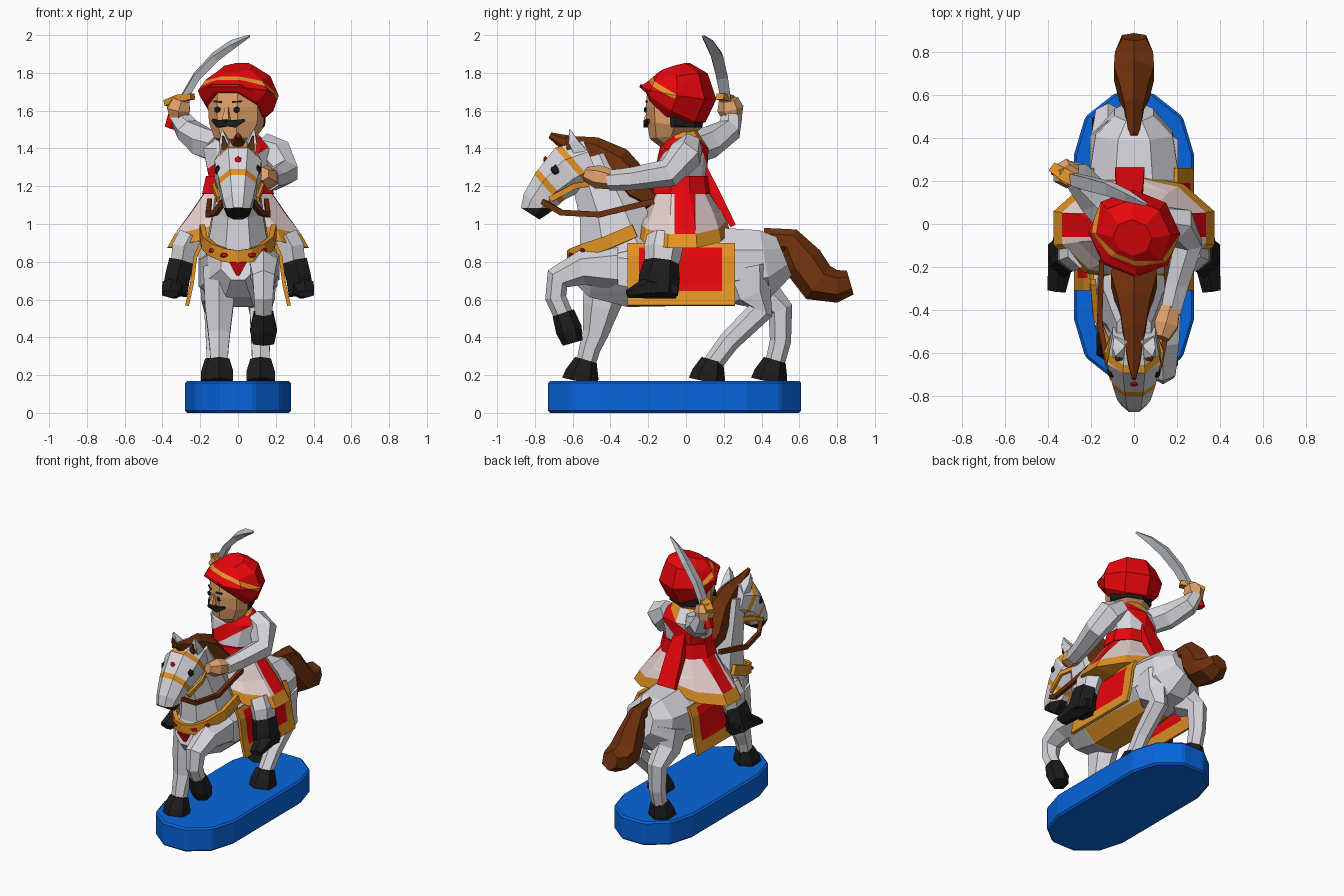
import bpy, bmesh, math
from mathutils import Vector, Matrix

if "Cube" in bpy.data.objects:
    bpy.data.objects.remove(bpy.data.objects["Cube"])

COLOURS = {
    "white": (0.68, 0.68, 0.73), "pale_cloth": (0.82, 0.66, 0.65), "red": (0.86, 0.002, 0.004),
    "gold": (0.76, 0.29, 0.018), "skin": (0.78, 0.37, 0.15), "brown": (0.16, 0.030, 0.004),
    "black": (0.012, 0.012, 0.012), "blue": (0.002, 0.13, 0.72), "steel": (0.50, 0.52, 0.56)}
MATS = {}
for key, rgb in COLOURS.items():
    MATS[key] = bpy.data.materials.new(key)
    MATS[key].diffuse_color = (*rgb, 1)
X, Y, Z = Vector((1, 0, 0)), Vector((0, 1, 0)), Vector((0, 0, 1))


def make(name, bm, mat):
    bmesh.ops.recalc_face_normals(bm, faces=bm.faces)
    me = bpy.data.meshes.new(name)
    bm.to_mesh(me)
    bm.free()
    me.materials.append(MATS[mat])
    ob = bpy.data.objects.new(name, me)
    bpy.context.collection.objects.link(ob)
    return ob


def tube(name, mat, path, widths, heights=None, sides=6, x=0, ref=X, mx=1):
    """Loft along path points (x, y, z), or (y, z) at a fixed x, with half sizes."""
    bm = bmesh.new()
    P = [Vector((p if len(p) == 3 else (x, *p))) for p in path]
    for p in P:
        p.x *= mx
    rings = []
    for i, (p, w, h) in enumerate(zip(P, widths, heights or widths)):
        t = (P[min(i + 1, len(P) - 1)] - P[max(i - 1, 0)]).normalized()
        s = (ref - t * ref.dot(t)).normalized()
        n = t.cross(s)
        angles = [2 * math.pi * (k + 0.5) / sides for k in range(sides)]
        rings.append([bm.verts.new(p + 1.08 * (s * w * math.cos(a) + n * h * math.sin(a))) for a in angles])
    for a, b in zip(rings, rings[1:]):
        for k in range(sides):
            j = (k + 1) % sides
            bm.faces.new((a[k], a[j], b[j], b[k]))
    bm.faces.new(rings[0])
    bm.faces.new(rings[-1])
    return make(name, bm, mat)


def paint(ob, mats, cuts, rule):
    """Cut along planes (point, normal), then colour each face by its centre."""
    for m in mats:
        ob.data.materials.append(MATS[m])
    bm = bmesh.new()
    bm.from_mesh(ob.data)
    for co, no in cuts:
        bmesh.ops.bisect_plane(bm, geom=bm.verts[:] + bm.edges[:] + bm.faces[:], dist=1e-5,
                               plane_co=co, plane_no=no)
    for f in bm.faces:
        f.material_index = rule(f.calc_center_median())
    bm.to_mesh(ob.data)
    bm.free()


def ball(name, mat, loc, scale):
    bm = bmesh.new()
    bmesh.ops.create_icosphere(bm, subdivisions=1, radius=1,
                               matrix=Matrix.Translation(loc) @ Matrix.Diagonal((*scale, 1)))
    return make(name, bm, mat)


# Base: rounded oblong
bm = bmesh.new()
outline = []
for end in (1, -1):
    for k in range(6):
        a = math.pi * k / 5
        outline.append(bm.verts.new((end * 0.28 * math.cos(a), -0.06 + end * (0.38 + 0.305 * math.sin(a)), 0)))
face = bm.faces.new(outline)
up = bmesh.ops.extrude_face_region(bm, geom=[face])
bmesh.ops.translate(bm, vec=Z * 0.17, verts=[v for v in up["geom"] if isinstance(v, bmesh.types.BMVert)])
bev = make("base", bm, "blue").modifiers.new("edge", "BEVEL")
bev.width = 0.012
bev.segments = 1

# Horse body with a gold girth below
body = tube("horse_body", "white", [(.52, .83), (.42, .79), (.22, .78), (-.05, .745), (-.3, .74), (-.48, .77), (-.58, .8)],
            [.09, .18, .21, .21, .2, .16, .09], [.11, .18, .2, .18, .18, .16, .1], 8)
paint(body, ["gold"], [(Z * .64, Z), (Y * -.3, Y), (Y * .25, Y)], lambda c: int(c.z < .64 and -.3 < c.y < .25))
tube("horse_neck", "white", [(-.34, .85), (-.4, 1.08), (-.47, 1.25), (-.5, 1.36)],
     [.17, .13, .1, .08], [.23, .17, .14, .1], 8)

# Horse head with bridle bands and dark muzzle
head = tube("horse_head", "white", [(-.5, 1.34), (-.62, 1.29), (-.72, 1.2), (-.79, 1.11), (-.825, 1.055)],
            [.1, .125, .1, .078, .058], [.11, .135, .105, .085, .058], 8)
axis, poll = Vector((0, -.754, -.657)), Vector((0, -.52, 1.34))
bands = (.055, .09, .23, .265)


def head_rule(c):
    s = (c - poll).dot(axis)
    if c.z < 1.085 and c.y < -.7:
        return 2
    return int(bands[0] < s < bands[1] or bands[2] < s < bands[3])


paint(head, ["gold", "black"], [(poll + axis * s, axis) for s in bands] + [(Z * 1.085, Z)], head_rule)
ball("forehead_dot", "red", (0, -.745, 1.34), (.02, .012, .02))
for m in (1, -1):
    ball("horse_eye", "black", (.104 * m, -.69, 1.285), (.022, .028, .03))
    tube("horse_ear", "white", [(.06, -.56, 1.38), (.075, -.6, 1.44), (.085, -.615, 1.5)], [.045, .033, .004], sides=4, mx=m)
    tube("ear_lining", "brown", [(.068, -.612, 1.4), (.08, -.635, 1.465)], [.026, .005], sides=4, mx=m)
    tube("cheek_strap", "gold", [(.085, -.48, 1.22), (.13, -.59, 1.2), (.105, -.72, 1.13)], [.02] * 3, [.011] * 3, 4, ref=Z, mx=m)
    tube("rein", "brown", [(.075, -.76, 1.12), (.12, -.66, 1.06), (.16, -.46, 1.05), (.15, -.17, 1.12)],
         [.02] * 4, [.016] * 4, 4, ref=Z, mx=m)

# Mane and tail
tube("mane", "brown", [(-.72, 1.47), (-.62, 1.42), (-.5, 1.385), (-.38, 1.31), (-.26, 1.19), (-.17, 1.12)],
     [.01, .035, .055, .08, .115, .09], [.015, .045, .075, .1, .09, .05])
tube("tail", "brown", [(.41, .92), (.55, .91), (.62, .8), (.7, .69), (.8, .67), (.87, .69)],
     [.025, .05, .075, .1, .095, .06], [.055, .065, .1, .1, .08, .06])


# Horse legs: shared taper, each ending in a hoof at the last path point
def leg(name, x, path, thigh):
    tube(name + "_leg", "white", path, [.09, .08, .062, .053, .048], [thigh, thigh * .7, .063, .052, .048], x=x)
    return path[-1]


def standing_leg(name, x, path, thigh):
    y, z = leg(name, x, path, thigh)
    tube(name + "_hoof", "black", [(y, z + .02), (y - .02, z - .05), (y - .03, z - .095)], [.058, .08, .08], [.055, .082, .09], x=x)


standing_leg("front_left", -.1, [(-.4, .76), (-.45, .56), (-.48, .42), (-.51, .34), (-.53, .26)], .13)
standing_leg("hind_right", .12, [(.31, .77), (.34, .62), (.395, .54), (.23, .38), (.14, .26)], .15)
standing_leg("hind_left", -.12, [(.34, .77), (.39, .63), (.5, .545), (.5, .38), (.47, .26)], .14)
leg("front_right", .135, [(-.36, .77), (-.55, .77), (-.68, .71), (-.69, .61), (-.65, .52)], .12)
tube("front_right_hoof", "black", [(-.65, .53), (-.62, .44), (-.6, .37)], [.055, .075, .06], [.055, .065, .05], x=.135)

# Saddle cloth: a bent sheet on each side, red with a gold border
prof = [(.28, .57), (.255, .68), (.235, .83), (.205, .9)]
for m in (1, -1):
    bm = bmesh.new()
    rows = [[bm.verts.new((m * x, y, z)) for x, z in prof] for y in (-.31, .26)]
    for i in range(len(prof) - 1):
        bm.faces.new((rows[0][i], rows[0][i + 1], rows[1][i + 1], rows[1][i]))
    cloth = make("saddle_cloth", bm, "gold")
    paint(cloth, ["red"], [(Z * .645, Z), (Y * -.25, Y), (Y * .19, Y), (Z * .875, Z)],
          lambda c: int(.645 < c.z < .875 and -.25 < c.y < .19))
    cloth.modifiers.new("thickness", "SOLIDIFY").thickness = 0.02

# Chest collar with red pendant and studs
arc = [(.19, -.27, .965), (.178, -.42, .9), (.13, -.54, .86), (.07, -.6, .835)]
arc += [(0, -.615, .825)] + [(-x, y, z) for x, y, z in reversed(arc)]
tube("chest_collar", "gold", arc, [.046] * 9, [.018] * 9, 4, ref=Z)
tube("collar_pendant", "red", [(-.615, .8), (-.6, .73)], [.06, .01], [.025, .01], 4)
for x, y, z in arc[2:4] + arc[5:7]:
    ball("collar_stud", "red", (x, y - .006, z), (.03, .018, .016))

# Rider's tunic: gold hem, pale skirt, red waist sash and shoulder band
tunic = tube("tunic", "white", [(-.02, .875), (-.02, .94), (-.02, 1.05), (-.03, 1.17), (-.03, 1.25), (-.01, 1.4), (-.03, 1.46), (-.04, 1.5)],
             [.365, .325, .25, .17, .15, .18, .11, .07], [.235, .22, .19, .14, .13, .12, .09, .07], 10)
for v in tunic.data.vertices:
    if v.co.z < .96:
        v.co.z += .08 * (1 - abs(v.co.x) / .37)


def tunic_rule(c):
    if c.z > 1.25:
        if c.z > 1.46:
            return 3
        return 2 if abs(c.z - 1.35 - .7 * c.x) < .055 else 0
    if c.z > 1.165:
        return 2
    if c.z < 1.02 - .216 * abs(c.x):
        return 3
    return 2 if -.06 < c.y < .05 else 1


slope = Vector((-.7, 0, 1))
paint(tunic, ["pale_cloth", "red", "gold"],
      [(Z * (1.35 + d), slope) for d in (-.055, .055)] + [(Y * y, Y) for y in (-.06, .05)]
      + [(Z * 1.02, Z + X * m * .216) for m in (1, -1)], tunic_rule)
tube("waist_sash", "red", [(-.03, 1.16), (-.03, 1.255)], [.185, .165], [.155, .14], 10)
tube("sash_tail", "red", [(.08, 1.33), (.15, 1.17), (.25, .99)], [.05, .08, .09], [.02, .035, .02], 4, x=-.02)

# Rider's legs and boots
for m in (1, -1):
    tube("trouser_leg", "white", [(.25, -.11, .93), (.285, -.12, .87), (.3, -.13, .76)], [.07, .07, .06], [.09, .095, .08], mx=m)
    tube("boot_shaft", "black", [(.3, -.13, .8), (.32, -.14, .72), (.335, -.15, .63)], [.07] * 3, [.085, .1, .1], mx=m)
    tube("boot_foot", "black", [(.325, -.05, .655), (.345, -.2, .665), (.36, -.31, .63)], [.05, .06, .045], [.045, .055, .02], mx=m)

# Arms and hands
tube("left_sleeve", "white", [(.12, .02, 1.42), (.2, 0, 1.37), (.25, -.09, 1.27), (.2, -.28, 1.24), (.17, -.41, 1.23)],
     [.065, .085, .07, .057, .05])
tube("left_hand", "skin", [(.17, -.39, 1.235), (.15, -.47, 1.25), (.13, -.53, 1.265)], [.048, .058, .035])
tube("right_sleeve", "white", [(-.1, .02, 1.4), (-.18, .12, 1.43), (-.27, .23, 1.5), (-.32, .245, 1.58)], [.08, .08, .063, .05])
tube("right_hand", "skin", [(-.315, .245, 1.56), (-.315, .235, 1.61), (-.3, .225, 1.66)], [.048, .065, .048])

# Sabre
tube("sabre_pommel", "red", [(-.36, .25, 1.51), (-.34, .24, 1.57)], [.03, .033])
tube("sabre_guard", "gold", [(-.38, .265, 1.64), (-.31, .22, 1.665), (-.24, .18, 1.675)], [.02, .025, .02], [.03, .04, .03], 4, ref=Z)
tube("sabre_blade", "steel", [(-.29, .21, 1.66), (-.22, .19, 1.78), (-.12, .165, 1.885), (-.03, .13, 1.95), (.06, .09, 1.995)],
     [.025, .025, .025, .02, .006], [.035, .04, .04, .03, .008], 4)

# Rider's head, built facing forward and then turned
face = tube("rider_head", "skin", [(.01, 1.42), (-.02, 1.46), (0, 1.53), (0, 1.62), (0, 1.7)], [.06, .105, .138, .142, .135], sides=8)
paint(face, ["black"], [(Y * .03, Y), (Z * 1.51, Z)], lambda c: int(c.y > .03 and c.z > 1.51))
parts = [face, tube("nose", "skin", [(-.15, 1.55), (-.14, 1.62)], [.025, .01], sides=4)]
for m in (1, -1):
    parts += [
        tube("moustache", "black", [(0, -.15, 1.535), (.045, -.145, 1.53), (.09, -.115, 1.55)], [.022, .026, .008],
             [.018, .018, .012], 4, ref=Z, mx=m),
        ball("rider_eye", "black", (.055 * m, -.142, 1.605), (.02, .01, .018)),
        tube("eyebrow", "black", [(.03, -.145, 1.645), (.08, -.13, 1.65)], [.006, .006], sides=4, ref=Z, mx=m)]

# Turban with a gold stripe, tilted back
turban = tube("turban", "red", [(0, 1.6), (.01, 1.64), (.01, 1.7), (-.03, 1.77), (-.07, 1.81)],
              [.145, .185, .2, .16, .085], [.145, .185, .19, .15, .08], 8)
paint(turban, ["gold"], [(Z * 1.70, Z), (Z * 1.725, Z), (Y * .08, Y)], lambda c: int(1.70 < c.z < 1.725 and c.y < .08))
pivot = Matrix.Translation(Z * 1.68)
turban.data.transform(pivot @ Matrix.Rotation(math.radians(-27), 4, 'X') @ pivot.inverted())
parts.append(turban)
turn = Matrix.Translation((-.005, -.06, 0)) @ Matrix.Rotation(math.radians(-22), 4, 'Z')
for ob in parts:
    ob.data.transform(turn)

for m in bpy.data.materials:
    if m.users and not m.is_grease_pencil:
        m.use_nodes = True
        m.node_tree.nodes["Principled BSDF"].inputs["Base Color"].default_value = m.diffuse_color
